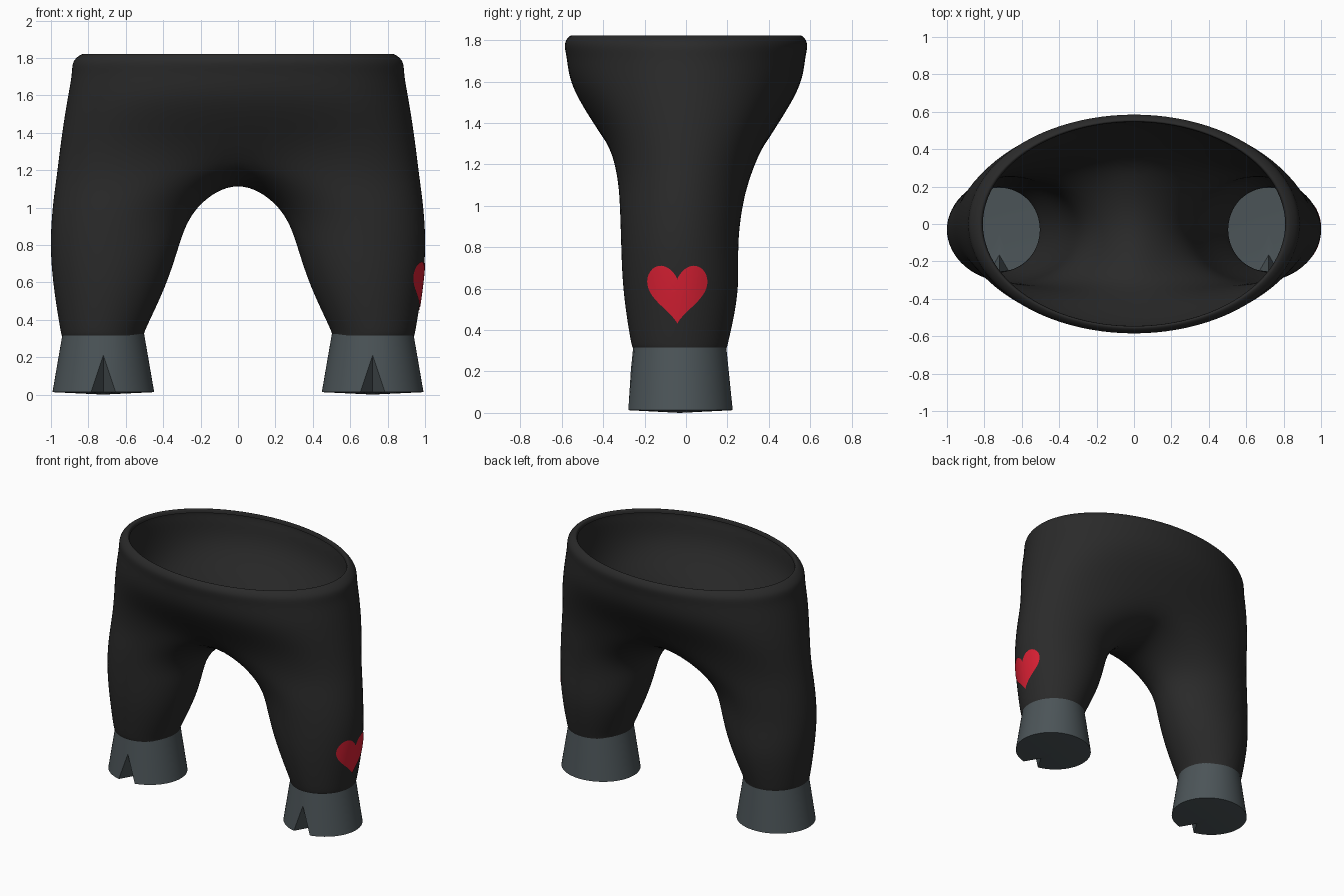
import bpy, bmesh, math
from mathutils import Vector
from mathutils.bvhtree import BVHTree

if "Cube" in bpy.data.objects:
    bpy.data.objects.remove(bpy.data.objects["Cube"])


def material(name, rgb):
    m = bpy.data.materials.new(name)
    m.diffuse_color = (*rgb, 1)
    m.use_nodes = True
    m.node_tree.nodes["Principled BSDF"].inputs["Base Color"].default_value = m.diffuse_color
    return m


BLACK = material("black cloth", (0.023, 0.023, 0.023))
SLATE = material("slate hoof", (0.072, 0.090, 0.098))
RED = material("red heart", (0.68, 0.014, 0.033))


def finish(bm, name, mat, angle=None):
    bmesh.ops.recalc_face_normals(bm, faces=bm.faces[:])
    mesh = bpy.data.meshes.new(name)
    bm.to_mesh(mesh)
    bm.free()
    mesh.materials.append(mat)
    for p in mesh.polygons:
        p.use_smooth = True
    ob = bpy.data.objects.new(name, mesh)
    bpy.context.collection.objects.link(ob)
    if angle:
        bpy.ops.object.select_all(action='DESELECT')
        ob.select_set(True)
        bpy.context.view_layer.objects.active = ob
        bpy.ops.object.shade_smooth_by_angle(angle=math.radians(angle))
    return ob


def spow(v, p):
    return math.copysign(abs(v) ** p, v)


# ---- trousers: half-waist arcs above the crotch, closed rings down each leg
def waist_row(z, a, b, p):
    angles = [math.radians(-90 + 30 * i) for i in range(7)]
    return [Vector((abs(round(a * spow(round(math.cos(t), 6), p), 5)),
                    b * spow(round(math.sin(t), 6), p), z)) for t in angles]


def leg_row(z, x0, x1, y0, y1):
    angles = [math.radians(-135 + 45 * i) for i in range(8)]
    return [Vector(((x0 + x1) / 2 + (x1 - x0) / 2 * math.cos(t),
                    (y0 + y1) / 2 + (y1 - y0) / 2 * math.sin(t), z)) for t in angles]


upper = [waist_row(*r) for r in (
    (1.795, 0.808, 0.545, 1), (1.822, 0.825, 0.555, 1), (1.785, 0.876, 0.584, 1),
    (1.71, 0.889, 0.575, 0.98), (1.57, 0.913, 0.543, 0.94), (1.38, 0.942, 0.435, 0.83))]
crotch = [Vector(p) for p in (
    (0, -.31, 1.22), (.53, -.335, 1.18), (.85, -.232, 1.18), (.968, -.01, 1.18),
    (.85, .212, 1.18), (.53, .318, 1.18), (0, .31, 1.22), (0, 0, 1.11))]
lower = [leg_row(*r) for r in (
    (1.0, .215, .99, -.32, .275), (.8, .315, 1.0, -.312, .252),
    (.58, .39, .985, -.30, .248), (.37, .485, .953, -.27, .21),
    (.315, .503, .942, -.257, .197))]

bm = bmesh.new()
shared = {}


def vert(p, side):
    key = (round(p.x * side, 4) + 0.0, round(p.y, 4), round(p.z, 4))
    if key not in shared:
        shared[key] = bm.verts.new(key)
    return shared[key]


def bridge(a, b, side, closed):
    n = len(a) if closed else 7
    for i in range(n if closed else n - 1):
        j = (i + 1) % n
        bm.faces.new([vert(p, side) for p in (a[i], a[j], b[j], b[i])])


for side in (1, -1):
    rows = upper + [crotch]
    for a, b in zip(rows, rows[1:]):
        bridge(a, b, side, False)
    rows = [crotch] + lower
    for a, b in zip(rows, rows[1:]):
        bridge(a, b, side, True)


# push the cage out so the subdivided surface passes through the points above
def limit(v):
    edge_verts = [e.other_vert(v).co for e in v.link_edges]
    if v.is_boundary:
        edge_verts = [e.other_vert(v).co for e in v.link_edges if e.is_boundary]
        return (v.co * 4 + edge_verts[0] + edge_verts[1]) / 6
    n = len(edge_verts)
    total = v.co * n * n
    for c in edge_verts:
        total = total + c * 4
    for loop in v.link_loops:
        total = total + loop.link_loop_next.link_loop_next.vert.co
    return total / (n * (n + 5))


target = {v: v.co.copy() for v in bm.verts}
for _ in range(5):
    step = {v: target[v] - limit(v) for v in bm.verts}
    for v, d in step.items():
        v.co += d

trousers = finish(bm, "trousers", BLACK)
sub = trousers.modifiers.new("smooth", 'SUBSURF')
sub.levels = sub.render_levels = 3


# ---- hooves: open-topped flared cups with a V-shaped cleft at the front
def hoof(name, cx):
    bm = bmesh.new()
    cy, n = -0.03, 49
    gap = math.radians(14)
    # vertex 0 is the front middle, 1 and n-1 are the edges of the cleft
    angles = [0] + [gap + (2 * math.pi - 2 * gap) * i / (n - 2) for i in range(n - 1)]
    rings = []
    for z, rx, ry in ((0.013, .272, .256), (0.21, .238, .236), (0.325, .218, .224)):
        rings.append([bm.verts.new((cx + rx * math.sin(t), cy - ry * math.cos(t), z))
                      for t in angles])
    rings[0][0].co.y = -0.165
    for k, (a, b) in enumerate(zip(rings, rings[1:])):
        for i in range(n):
            j = (i + 1) % n
            if k == 0 and i == 0:
                bm.faces.new((a[0], a[j], b[0]))
                bm.faces.new((a[j], b[j], b[0]))
            elif k == 0 and j == 0:
                bm.faces.new((a[i], a[0], b[0]))
                bm.faces.new((a[i], b[0], b[i]))
            else:
                bm.faces.new((a[i], a[j], b[j], b[i]))
    # slightly domed sole
    centre = bm.verts.new((cx, cy, 0))
    for i in range(n):
        bm.faces.new((rings[0][i], centre, rings[0][(i + 1) % n]))
    finish(bm, name, SLATE, 25)


hoof("hoof_right", 0.72)
hoof("hoof_left", -0.72)

# ---- heart patch, laid on the outer side of the right leg
bpy.context.view_layer.update()
tree = BVHTree.FromObject(trousers, bpy.context.evaluated_depsgraph_get())


def on_leg(bm, y, z):
    hit = tree.ray_cast(Vector((2, y, z)), Vector((-1, 0, 0)))[0]
    return bm.verts.new((hit.x + 0.005, y, z))


bm = bmesh.new()
N, STEPS = 64, 8
YC, ZC = -0.042, 0.595
middle = on_leg(bm, YC, ZC)
previous = None
for s in range(1, STEPS + 1):
    ring = []
    for i in range(N):
        t = 2 * math.pi * i / N
        u = 16 * spow(math.sin(t), 2.5)
        w = 13 * math.cos(t) - 5 * math.cos(2 * t) - 2 * math.cos(3 * t) - math.cos(4 * t)
        ring.append(on_leg(bm, YC + u * 0.0091 * s / STEPS, ZC + w * 0.0097 * s / STEPS))
    for i in range(N):
        j = (i + 1) % N
        if previous:
            bm.faces.new((previous[i], previous[j], ring[j], ring[i]))
        else:
            bm.faces.new((middle, ring[j], ring[i]))
    previous = ring
finish(bm, "heart_patch", RED)
